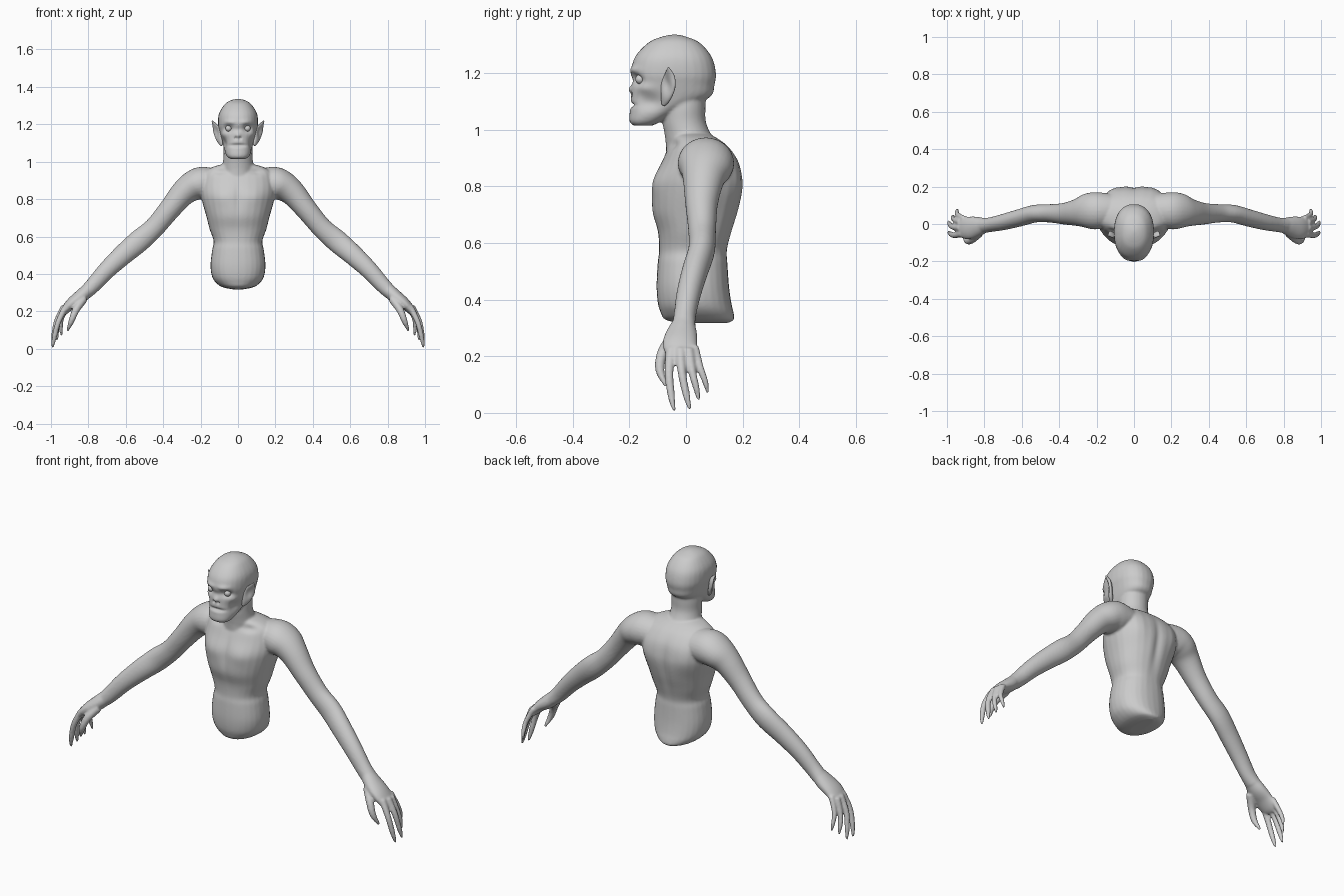
import bpy, bmesh, math
from mathutils import Vector

SIDES = 28


def spline(rows, steps=5):
    """Catmull-Rom interpolation through rows of numbers."""
    out = []
    for i in range(len(rows) - 1):
        a, b, c, d = (rows[max(0, min(len(rows) - 1, i + k))] for k in (-1, 0, 1, 2))
        for s in range(steps):
            t = s / steps
            out.append([0.5 * (2 * q + (r - p) * t + (2 * p - 5 * q + 4 * r - w) * t * t
                               + (3 * q - p - 3 * r + w) * t ** 3)
                        for p, q, r, w in zip(a, b, c, d)])
    out.append(list(rows[-1]))
    return out


def tube(name, rows, wide=(0, 1, 0), axis=None, power=2.0, side=1):
    """Loft of ovals; row = x, y, z, thickness radius, width radius."""
    rows = spline(rows)
    bm = bmesh.new()
    rings = []
    pos = [Vector(r[:3]) for r in rows]
    for i, r in enumerate(rows):
        t = Vector(axis) if axis else pos[min(i + 1, len(pos) - 1)] - pos[max(i - 1, 0)]
        t.normalize()
        v = Vector(wide)
        v = (v - t * v.dot(t)).normalized()
        u = v.cross(t)
        ring = []
        for k in range(SIDES):
            c, s = math.cos(math.tau * k / SIDES), math.sin(math.tau * k / SIDES)
            c = math.copysign(abs(c) ** (2 / power), c)
            s = math.copysign(abs(s) ** (2 / power), s)
            p = pos[i] + u * c * max(r[3], .002) + v * s * max(r[4], .002)
            ring.append(bm.verts.new((p.x * side, p.y, p.z)))
        rings.append(ring)
    for a, b in zip(rings, rings[1:]):
        for k in range(SIDES):
            j = (k + 1) % SIDES
            bm.faces.new((a[k], a[j], b[j], b[k]))
    bm.faces.new(rings[0])
    bm.faces.new(rings[-1])
    bmesh.ops.recalc_face_normals(bm, faces=bm.faces)
    me = bpy.data.meshes.new(name)
    bm.to_mesh(me)
    bm.free()
    ob = bpy.data.objects.new(name, me)
    bpy.context.collection.objects.link(ob)
    return ob


def upright(name, rows, power):
    """Horizontal ovals; row = z, half width, front y, back y."""
    return tube(name, [(0, (f + b) / 2, z, (b - f) / 2, w) for z, w, f, b in rows],
                wide=(1, 0, 0), axis=(0, 0, 1), power=power)


def push(ob, dents):
    """Soft mirrored sculpting; dent = centre, radii, offset."""
    for v in ob.data.vertices:
        sx = 1 if v.co.x >= 0 else -1
        p = Vector((abs(v.co.x), v.co.y, v.co.z))
        move = Vector()
        for c, r, o in dents:
            d = sum(((p[i] - c[i]) / r[i]) ** 2 for i in range(3))
            if d < 6:
                move += Vector(o) * math.exp(-d)
        v.co += Vector((move.x * sx, move.y, move.z))


def smooth(ob):
    for poly in ob.data.polygons:
        poly.use_smooth = True


# torso, neck and head
parts = [
    upright("torso", [
        (.318, .03, -.03, .15), (.33, .085, -.075, .17), (.355, .12, -.09, .168),
        (.39, .14, -.1, .16), (.45, .147, -.104, .152), (.53, .138, -.1, .147),
        (.575, .13, -.095, .146), (.64, .152, -.1, .163), (.71, .17, -.12, .185),
        (.78, .19, -.12, .2), (.83, .2, -.112, .2), (.89, .2, -.085, .185),
        (.94, .185, -.062, .15), (.97, .14, -.05, .11), (.985, .09, -.04, .08)], 2.25),
    upright("neck", [
        (.88, .11, -.07, .14), (.95, .095, -.072, .115), (.985, .083, -.076, .088),
        (1.03, .077, -.083, .07), (1.08, .077, -.08, .069), (1.13, .07, -.06, .07)], 2),
    upright("head", [
        (1.014, .04, -.185, -.12), (1.03, .06, -.2, -.085), (1.07, .077, -.198, -.01),
        (1.115, .088, -.195, .085), (1.16, .099, -.193, .101), (1.2, .107, -.196, .106),
        (1.257, .102, -.18, .091), (1.306, .072, -.135, .05), (1.327, .042, -.09, .005),
        (1.336, .008, -.05, -.03)], 2.3),
]

# arms, palms and fingers
arm = [(.1, .07, .89, .07, .08), (.19, .07, .885, .088, .098), (.245, .07, .868, .08, .095),
       (.3, .062, .825, .068, .074), (.37, .055, .74, .058, .058), (.45, .057, .645, .055, .049),
       (.53, .055, .575, .06, .047), (.615, .032, .502, .055, .046), (.7, .01, .422, .048, .043),
       (.77, -.004, .345, .042, .039), (.81, -.008, .305, .038, .042)]
palm = [(.79, -.006, .325, .036, .036), (.84, -.015, .28, .037, .055), (.89, -.021, .243, .03, .061),
        (.93, -.012, .2, .021, .055), (.942, -.012, .182, .012, .045)]
fingers = {
    "thumb": [(.825, -.045, .265, .022, .025), (.865, -.083, .21, .02, .02),
              (.89, -.092, .15, .016, .016), (.912, -.07, .095, .007, .007)],
    "index": [(.92, -.052, .225, .017, .018), (.96, -.06, .145, .015, .016),
              (.982, -.052, .06, .013, .013), (.992, -.041, .006, .006, .006)],
    "middle": [(.93, -.02, .225, .017, .017), (.97, -.015, .145, .015, .015),
               (.987, .002, .06, .012, .013), (.992, .014, .012, .006, .006)],
    "ring": [(.93, .01, .225, .016, .016), (.96, .022, .145, .014, .014),
             (.968, .036, .09, .012, .012), (.967, .045, .045, .006, .006)],
    "little": [(.91, .03, .235, .015, .015), (.943, .05, .16, .013, .013),
               (.947, .068, .11, .011, .011), (.942, .077, .07, .006, .006)],
}
for s in (1, -1):
    parts.append(tube("arm", arm, side=s))
    parts.append(tube("palm", palm, side=s))
    for name, rows in fingers.items():
        parts.append(tube(name + "_finger", rows, side=s))

# fuse everything into one skin
bpy.ops.object.select_all(action='DESELECT')
for ob in parts:
    ob.select_set(True)
body = parts[0]
bpy.context.view_layer.objects.active = body
bpy.ops.object.join()
body.name = "body"
rm = body.modifiers.new("fuse", 'REMESH')
rm.mode = 'VOXEL'
rm.voxel_size = .006
sm = body.modifiers.new("soften", 'SMOOTH')
sm.factor = .5
sm.iterations = 6
for m in ("fuse", "soften"):
    bpy.ops.object.modifier_apply(modifier=m)

# face and muscle forms
push(body, [
    ((.05, -.18, 1.178), (.026, .05, .018), (0, .024, 0)),        # eye sockets
    ((.045, -.19, 1.212), (.035, .04, .012), (0, -.008, 0)),      # brows
    ((0, -.19, 1.175), (.018, .04, .016), (0, .006, 0)),          # nose bridge
    ((0, -.2, 1.142), (.016, .04, .014), (0, -.01, 0)),           # nose tip
    ((.012, -.2, 1.126), (.007, .04, .007), (0, .012, 0)),        # nostrils
    ((0, -.2, 1.087), (.045, .05, .008), (0, .014, 0)),           # mouth
    ((.08, -.15, 1.145), (.025, .04, .018), (.005, -.004, 0)),    # cheekbones
    ((.08, -.13, 1.095), (.025, .045, .028), (-.012, .004, 0)),   # cheek hollows
    ((0, -.11, .8), (.018, .05, .11), (0, .007, 0)),              # breastbone
    ((.09, -.1, .81), (.06, .05, .05), (0, -.008, 0)),            # chest muscles
    ((.1, -.06, .95), (.04, .05, .018), (0, .01, -.004)),         # collar hollows
    ((0, .2, .74), (.022, .06, .16), (0, -.01, 0)),               # spine
    ((.12, .17, .83), (.055, .06, .08), (0, .01, 0)),             # shoulder blades
])
smooth(body)

# ears and eyes
for s, tag in ((1, "left"), (-1, "right")):
    ear = tube(tag + "_ear", [
        (.086, -.08, 1.088, .006, .008), (.098, -.071, 1.115, .011, .021),
        (.111, -.063, 1.155, .011, .03), (.122, -.058, 1.19, .009, .022),
        (.138, -.062, 1.219, .003, .003)], wide=(.6, .8, 0), side=s)
    push(ear, [((.118, -.07, 1.16), (.015, .02, .028), (-.008, .007, 0))])
    smooth(ear)
    bpy.ops.mesh.primitive_uv_sphere_add(segments=20, ring_count=12, radius=.017,
                                         location=(s * .05, -.162, 1.178))
    eye = bpy.context.object
    eye.name = tag + "_eye"
    smooth(eye)
